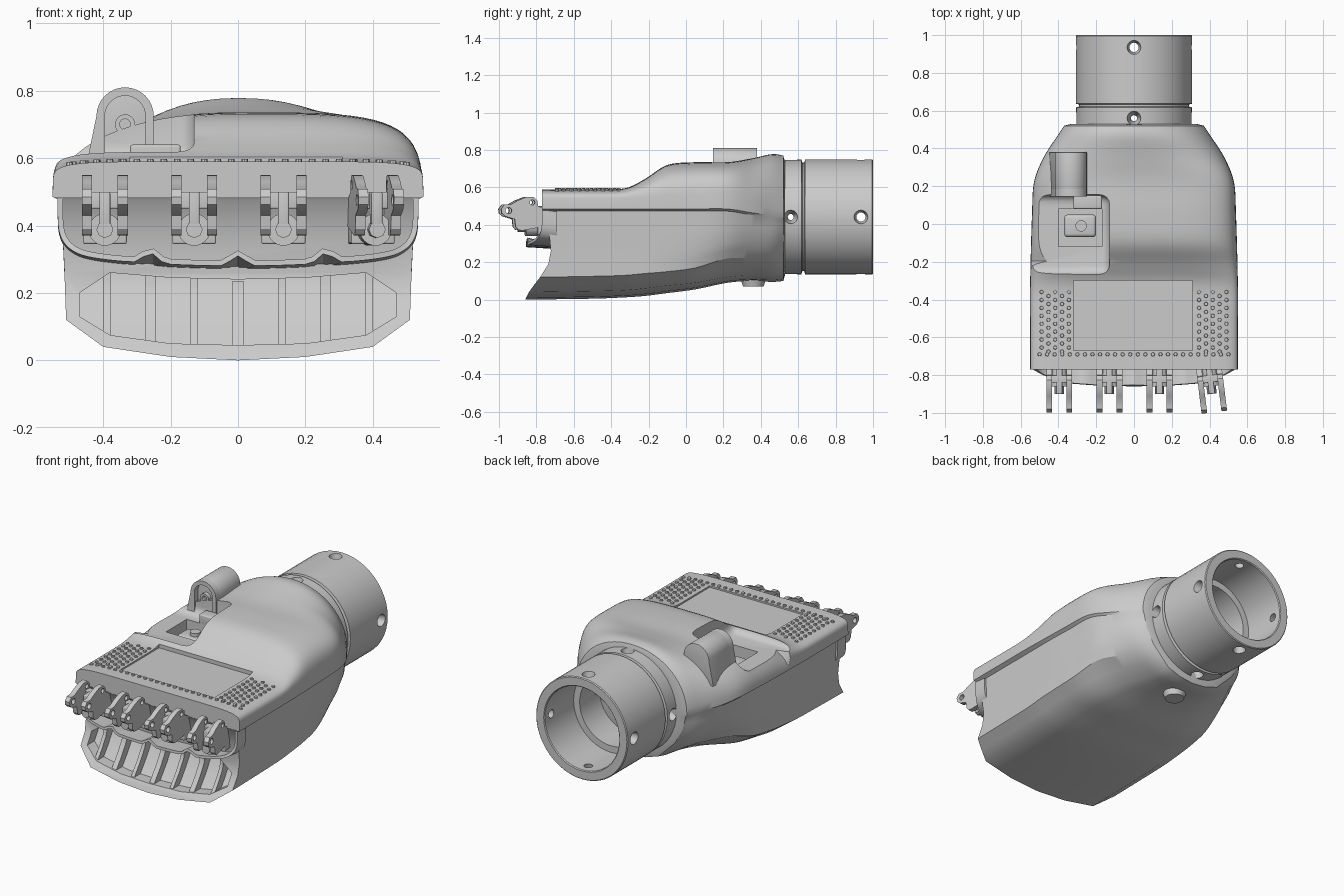
import bpy, bmesh, math
from mathutils import Matrix, Vector

if "Cube" in bpy.data.objects:
    bpy.data.objects.remove(bpy.data.objects["Cube"])

def add(name, bm):
    bmesh.ops.recalc_face_normals(bm, faces=bm.faces)
    me = bpy.data.meshes.new(name)
    bm.to_mesh(me)
    bm.free()
    ob = bpy.data.objects.new(name, me)
    bpy.context.collection.objects.link(ob)
    return ob

def bake(ob):
    dg = bpy.context.evaluated_depsgraph_get()
    me = bpy.data.meshes.new_from_object(ob.evaluated_get(dg))
    ob.modifiers.clear()
    ob.data = me

def cut(ob, *cutters):
    for c in cutters:
        m = ob.modifiers.new("cut", 'BOOLEAN')
        m.operation, m.solver, m.object = 'DIFFERENCE', 'EXACT', c
    bake(ob)
    for c in cutters:
        bpy.data.objects.remove(c)

def box(name, lo, hi, bevel=0.0):
    lo, hi = Vector(lo), Vector(hi)
    bm = bmesh.new()
    bmesh.ops.create_cube(bm, size=1, matrix=Matrix.Translation((lo + hi) / 2) @ Matrix.Diagonal((*(hi - lo), 1)))
    if bevel:
        bmesh.ops.bevel(bm, geom=bm.edges[:], offset=bevel, segments=4, profile=0.5, affect='EDGES')
    return add(name, bm)

def rod(name, a, b, r1, r2=None, seg=24):
    a, b = Vector(a), Vector(b)
    bm = bmesh.new()
    mat = Matrix.Translation((a + b) / 2) @ (b - a).to_track_quat('Z', 'Y').to_matrix().to_4x4()
    bmesh.ops.create_cone(bm, cap_ends=True, segments=seg, radius1=r1, radius2=r1 if r2 is None else r2,
                          depth=(b - a).length, matrix=mat)
    return add(name, bm)

def loft(name, rings):
    # Rings start at bottom centre; end caps are strips joining left and right
    bm = bmesh.new()
    vs = [[bm.verts.new(p) for p in r] for r in rings]
    n = len(vs[0])
    for a, b in zip(vs, vs[1:]):
        for i in range(n):
            bm.faces.new((a[i], a[(i + 1) % n], b[(i + 1) % n], b[i]))
    for r in (vs[0], vs[-1]):
        for i in range(n // 2):
            quad = (r[i], r[i + 1], r[-i - 1], r[-i % n])
            bm.faces.new(list(dict.fromkeys(quad)))
    return add(name, bm)

def plate(name, outlines, thick, plane, pos):
    # Flat outline with holes, extruded across the yz or xz plane
    cu = bpy.data.curves.new(name, 'CURVE')
    cu.dimensions, cu.fill_mode, cu.extrude = '2D', 'BOTH', thick / 2
    for pts in outlines:
        s = cu.splines.new('POLY')
        s.points.add(len(pts) - 1)
        for p, (u, v) in zip(s.points, pts):
            p.co = (u, v, 0, 1)
        s.use_cyclic_u = True
    tmp = bpy.data.objects.new(name, cu)
    bpy.context.collection.objects.link(tmp)
    dg = bpy.context.evaluated_depsgraph_get()
    me = bpy.data.meshes.new_from_object(tmp.evaluated_get(dg))
    bpy.data.objects.remove(tmp)
    bm = bmesh.new()
    bm.from_mesh(me)
    bmesh.ops.remove_doubles(bm, verts=bm.verts, dist=1e-5)
    rot = ((0, 0, 1), (1, 0, 0), (0, 1, 0)) if plane == 'yz' else ((1, 0, 0), (0, 0, -1), (0, 1, 0))
    bm.transform(Matrix.Translation(pos) @ Matrix(rot).to_4x4())
    return add(name, bm)

def circle(u, v, r, n=20):
    return [(u + r * math.cos(2 * math.pi * i / n), v + r * math.sin(2 * math.pi * i / n)) for i in range(n)]

def lerp_table(t, x):
    for (a, fa), (b, fb) in zip(t, t[1:]):
        if x <= b:
            return fa + (fb - fa) * max(0, x - a) / (b - a)
    return t[-1][1]

def smooth(rows, steps):
    out = []
    for i in range(len(rows) - 1):
        p = [rows[min(max(i + k, 0), len(rows) - 1)] for k in (-1, 0, 1, 2)]
        for s in range(steps):
            t = s / steps
            out.append([b + .5 * t * (c - a + t * (2*a - 5*b + 4*c - d + t * (3*(b - c) + d - a)))
                        for a, b, c, d in zip(*p)])
    return out + [list(rows[-1])]

# Front wall shape: y offset by height
FRONT = [(0, -.09), (.05, -.065), (.12, -.01), (.2, .04), (.28, .05), (.45, .025), (.485, 0)]
def front_y(z):
    return -.77 + lerp_table(FRONT, z)

# Palm body: y, width, shoulder z, top z, squareness, then the underside points
ROWS = [
    (-.77, .55, .485, .59, 7, 0, .4, .04, .51, .12, .515, .26, .525),
    (-.5, .55, .485, .59, 7, .005, .4, .045, .51, .125, .515, .26, .525),
    (-.33, .55, .485, .595, 7, .012, .4, .05, .51, .13, .515, .26, .525),
    (-.22, .548, .485, .645, 5, .02, .4, .06, .51, .14, .515, .26, .525),
    (-.1, .545, .485, .72, 4, .035, .39, .075, .505, .15, .515, .26, .525),
    (.05, .54, .485, .735, 4, .055, .36, .09, .49, .17, .51, .27, .52),
    (.22, .53, .485, .735, 4, .09, .28, .12, .45, .22, .49, .3, .515),
    (.35, .48, .465, .755, 2.8, .1, .22, .13, .38, .22, .44, .32, .468),
    (.46, .41, .45, .778, 2.3, .095, .19, .13, .33, .23, .39, .33, .405),
    (.52, .37, .44, .77, 2.1, .1, .18, .14, .29, .25, .34, .34, .362),
]
def section(y, w, zs, zt, n, b0, xa, za, xb, zb, xd, zc, xc):
    low = [(0, b0), (xa * .5, b0 + (za - b0) * .25), (xa, za), (xb, zb), (xd, zc), (xc, zs - .012)]
    low = [q for a, b in zip(low, low[1:]) for q in (a, ((a[0] + b[0]) / 2, (a[1] + b[1]) / 2))] + [low[-1]]
    def half(n):
        arc = [(w * math.cos(t) ** (2 / n), zs + (zt - zs) * math.sin(t) ** (2 / n))
               for t in (math.pi / 2 * k / 16 for k in range(16))]
        return low + arc + [(0, zt)]
    right, left = half(n), half(min(n, 2.2) if y > -.2 else n)
    k = min(1, max(0, (-.45 - y) / .32))
    pts = right + [(-x, z) for x, z in left[-2:0:-1]]
    return [(x, y + k * lerp_table(FRONT, z), z) for x, z in pts]
rings = [section(*r) for r in smooth(ROWS, 5)]
rings.append([(x * .9, .53, .44 + (z - .44) * .9) for x, _, z in rings[-1]])
body = loft("palm_body", rings)

# Front ribbed hollow, thumb pocket and recessed top pad
HOLLOW = [(0, .045), (.2, .05), (.38, .075), (.47, .13), (.47, .2), (.38, .26), (.2, .245), (0, .24)]
hollow = HOLLOW + [(-x, z) for x, z in HOLLOW[-2:0:-1]]
cut(body,
    loft("hollow_cutter", [[(x, -1.1, z) for x, z in hollow], [(x, front_y(z) + .07, z) for x, z in hollow]]),
    box("pocket_cutter", (-.75, -.27, .587), (-.13, .155, 1), .05),
    box("well_cutter", (-.4, -.12, .5), (-.17, .08, .7)),
    box("pad_cutter", (-.32, -.67, .58), (.31, -.3, .66)))

# Ribs in the hollow
for i in range(-3, 4):
    zs = [lerp_table([(0, .035), (.4, .065)], abs(i) * .13) + .2 * k / 8 for k in range(9)]
    rib = [(front_y(z) + .012, z) for z in zs] + [(front_y(z) + .1, z) for z in reversed(zs)]
    plate("palm_rib", [rib], .032 if i % 2 == 0 else .022, 'yz', (i * .13, 0, 0))

# Wavy lip under the knuckles
path = [(-.535, .47), (-.53, .37), (-.49, .315), (-.4, .29), (-.2, .275), (0, .27)]
path += [(-x, z) for x, z in path[-2::-1]]
bm = bmesh.new()
prev = None
for x, z in smooth(path, 8):
    wave = .03 * max(0, math.cos(2 * math.pi * x / .26)) ** 4 if abs(x) < .4 else 0
    edge = -.77 - .085 * max(0, 1 - (abs(x) / .535) ** 4)
    pair = [bm.verts.new((x, -.69, z)), bm.verts.new((x, edge, z + wave + .01))]
    if prev:
        bm.faces.new((prev[0], pair[0], pair[1], prev[1]))
    prev = pair
lip = add("knuckle_lip", bm)
lip.modifiers.new("thickness", 'SOLIDIFY').thickness = .016
bake(lip)

# Finger hinges
LUG = [(-.72, .40), (-.88, .37), (-.905, .372), (-.92, .39), (-.925, .43), (-.975, .445), (-.995, .462),
       (-.998, .485), (-.98, .508), (-.945, .51), (-.91, .53), (-.865, .548), (-.825, .55), (-.803, .53),
       (-.80, .50), (-.72, .47)]
for cx, turn in ((-.395, 0), (-.13, 0), (.135, 0), (.395, 7)):
    parts = [plate("finger_lug", [LUG, circle(-.83, .52, .014), circle(-.958, .476, .017)], .03, 'yz', (s * .053, 0, 0))
             for s in (-1, 1)]
    parts += [box("hinge_base", (-.065, -.8, .345), (.065, -.7, .42), .006),
              box("hinge_bridge", (-.05, -.84, .45), (.05, -.8, .5), .005),
              box("hinge_tongue", (-.016, -.9, .4), (.016, -.72, .5), .005),
              rod("hinge_collar", (0, -.86, .388), (0, -.7, .388), .048),
              rod("hinge_peg", (0, -.9, .388), (0, -.8, .388), .025, seg=8)]
    mat = Matrix.Translation((cx, -.75, 0)) @ Matrix.Rotation(math.radians(turn), 4, 'Z') @ Matrix.Translation((0, .75, 0))
    for p in parts:
        p.data.transform(mat)

# Grip studs beside the pad
bm = bmesh.new()
spots = [(s * (.345 + .036 * i), -.36 - .042 * j - .021 * (i % 2)) for s in (-1, 1) for i in range(5) for j in range(8)]
spots += [(-.5 + .04 * i, -.69) for i in range(26)]
for x, y in spots:
    z = .485 + .105 * (1 - (abs(x) / .55) ** 7) ** (1 / 7)
    bmesh.ops.create_cone(bm, cap_ends=True, segments=8, radius1=.012, radius2=.009, depth=.016,
                          matrix=Matrix.Translation((x, y, z)))
add("grip_studs", bm)

# Thumb mount: arched housing, open front frame and pivot ring
def arch(w, zb, flare=0):
    return [(-w - flare, zb)] + [(w * math.cos(t), .725 + w * math.sin(t))
            for t in (math.pi * (1 - k / 16) for k in range(17))] + [(w, zb)]
plate("thumb_frame", [arch(.085, .58, .03), arch(.06, .6)], .04, 'xz', (-.335, .165, 0))
housing = plate("thumb_housing", [arch(.085, .58, .03)], .2, 'xz', (-.335, .28, 0))
bv = housing.modifiers.new("round", 'BEVEL')
bv.width, bv.segments = .02, 3
bake(housing)
plate("thumb_pivot_ring", [circle(-.335, .7, .03), circle(-.335, .7, .016)], .03, 'xz', (0, .17, 0))
box("thumb_stop", (-.32, .08, .58), (-.17, .15, .64), .008)
box("thumb_slider", (-.37, -.07, .49), (-.2, .05, .56), .02)
rod("thumb_screw", (-.28, -.01, .54), (-.28, -.01, .58), .03)

# Wrist sleeve, turned around the y axis, with countersunk screw holes
PROFILE = [(.295, .48), (.295, .525), (.307, .53), (.307, .617), (.29, .622), (.29, .632), (.308, .637),
           (.308, .995), (.303, 1), (.255, 1), (.25, .995), (.25, .72), (.21, .72), (.21, .48)]
bm = bmesh.new()
N = 48
loops = [[bm.verts.new((r * math.sin(2 * math.pi * k / N), y, .442 + r * math.cos(2 * math.pi * k / N)))
          for k in range(N)] for r, y in PROFILE]
for a, b in zip(loops, loops[1:] + loops[:1]):
    for k in range(N):
        bm.faces.new((a[k], a[(k + 1) % N], b[(k + 1) % N], b[k]))
sleeve = add("wrist_sleeve", bm)
holes = []
for y in (.56, .935):
    for k in range(4):
        d = Vector((math.sin(k * math.pi / 2), 0, math.cos(k * math.pi / 2)))
        c = Vector((0, y, .442))
        holes.append(rod("screw_hole_cutter", c + d * .33, c + d * .19, .042, .012, 16))
cut(sleeve, *holes)

# Button under the wrist
rod("underside_button", (0, .36, .15), (0, .36, .07), .08, .055, 32)

# Smooth shading with sharp edges kept
bpy.ops.object.select_all(action='SELECT')
bpy.context.view_layer.objects.active = body
bpy.ops.object.shade_smooth_by_angle(angle=math.radians(30))
